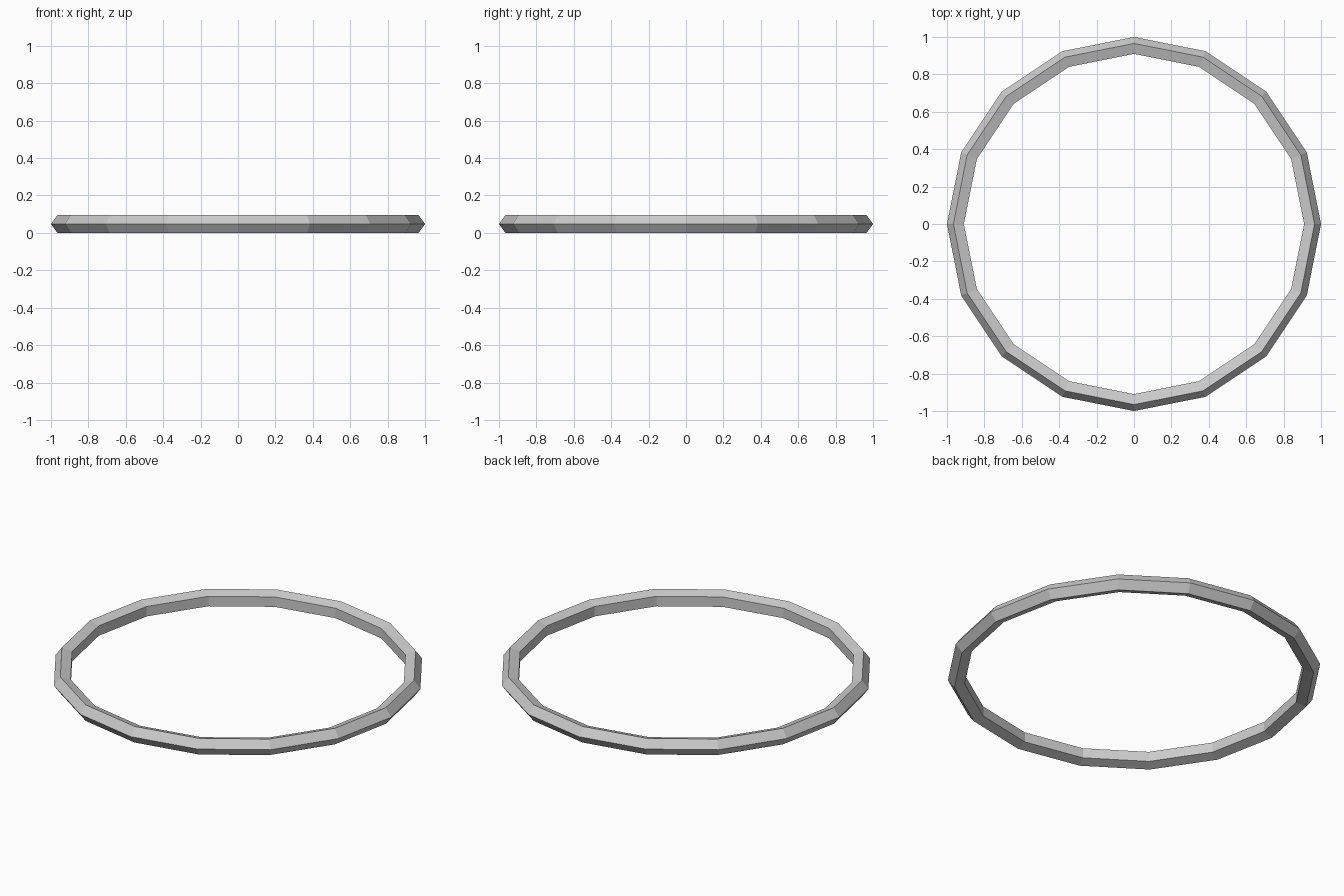
import bpy, math

if "Cube" in bpy.data.objects:
    bpy.data.objects.remove(bpy.data.objects["Cube"])

# Low-poly ring: 16 segments around, pentagonal cross-section pointing outwards
MINOR = 0.05
half_height = MINOR * math.sin(math.radians(72))

bpy.ops.mesh.primitive_torus_add(
    major_segments=16, minor_segments=5,
    major_radius=1.0 - MINOR, minor_radius=MINOR,
    location=(0, 0, half_height))
ring = bpy.context.object
ring.name = "ring"
bpy.ops.object.shade_flat()
